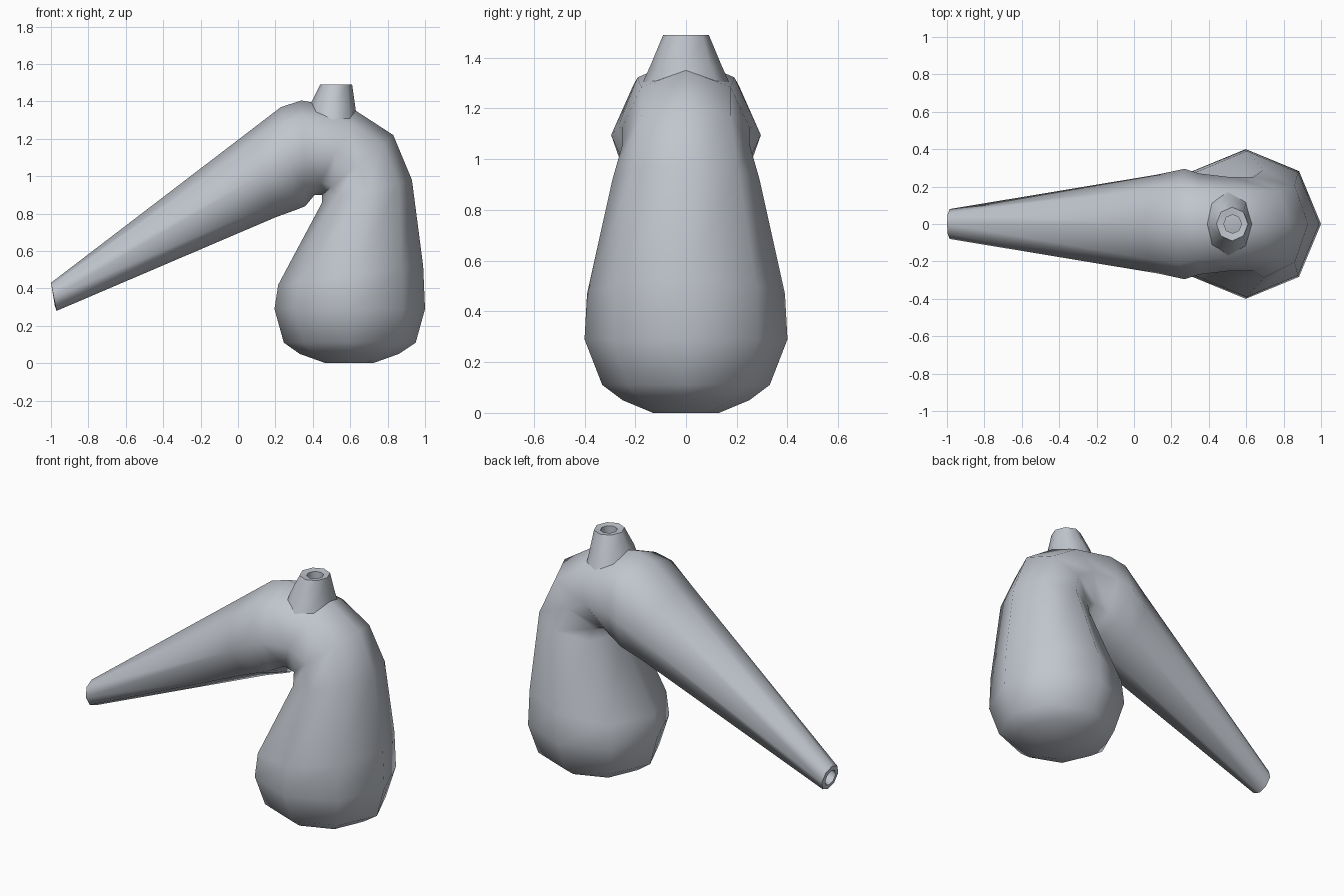
import bpy, bmesh, math
from mathutils import Vector

cube = bpy.data.objects.get("Cube")
if cube:
    bpy.data.objects.remove(cube)

SIDES = 8
glass = bpy.data.materials.new("grey_glass")
glass.use_nodes = True
colour = (0.53, 0.56, 0.61, 1)
glass.diffuse_color = colour
glass.node_tree.nodes["Principled BSDF"].inputs["Base Color"].default_value = colour


def loft(name, rings):
    """Skin elliptical rings given as inner (x, z), outer (x, z), half width in y."""
    bm = bmesh.new()
    loops = []
    for (ax, az), (bx, bz), width in rings:
        centre = Vector((ax + bx, 0, az + bz)) / 2
        arm = Vector((bx - ax, 0, bz - az)) / 2
        loop = []
        for i in range(SIDES):
            a = math.tau * i / SIDES
            loop.append(bm.verts.new(centre + arm * math.cos(a) + Vector((0, width * math.sin(a), 0))))
        loops.append(loop)
    for low, high in zip(loops, loops[1:]):
        for i in range(SIDES):
            j = (i + 1) % SIDES
            bm.faces.new((low[i], low[j], high[j], high[i]))
    bm.faces.new(loops[0][::-1])
    bm.faces.new(loops[-1])
    bmesh.ops.recalc_face_normals(bm, faces=bm.faces[:])
    mesh = bpy.data.meshes.new(name)
    bm.to_mesh(mesh)
    bm.free()
    mesh.materials.append(glass)
    obj = bpy.data.objects.new(name, mesh)
    bpy.context.collection.objects.link(obj)
    bpy.ops.object.select_all(action="DESELECT")
    obj.select_set(True)
    bpy.context.view_layer.objects.active = obj
    bpy.ops.object.shade_smooth_by_angle(angle=math.radians(62))
    return obj


# Bulb, bend and long tapering spout, ending in a hollow mouth
loft("flask_body", [
    ((.47, 0), (.72, 0), .13),
    ((.33, .05), (.86, .05), .25),
    ((.245, .11), (.95, .11), .33),
    ((.195, .29), (1, .29), .4),
    ((.215, .42), (.99, .52), .39),
    ((.45, .86), (.93, .98), .29),
    ((.45, .9), (.83, 1.22), .25),
    ((.41, .9), (.63, 1.35), .25),
    ((.36, .84), (.34, 1.405), .27),
    ((.31, .82), (.23, 1.37), .295),
    ((.2, .78), (.06, 1.24), .265),
    ((-.97, .28), (-1, .43), .08),
    ((-.98, .31), (-.995, .4), .05),
    ((-.86, .36), (-.89, .45), .045),
])

# Short filling neck with a hollow opening
loft("filling_neck", [
    ((.36, 1.27), (.64, 1.27), .185),
    ((.39, 1.39), (.63, 1.35), .14),
    ((.44, 1.49), (.61, 1.49), .09),
    ((.48, 1.485), (.575, 1.485), .05),
    ((.48, 1.34), (.575, 1.34), .05),
])
